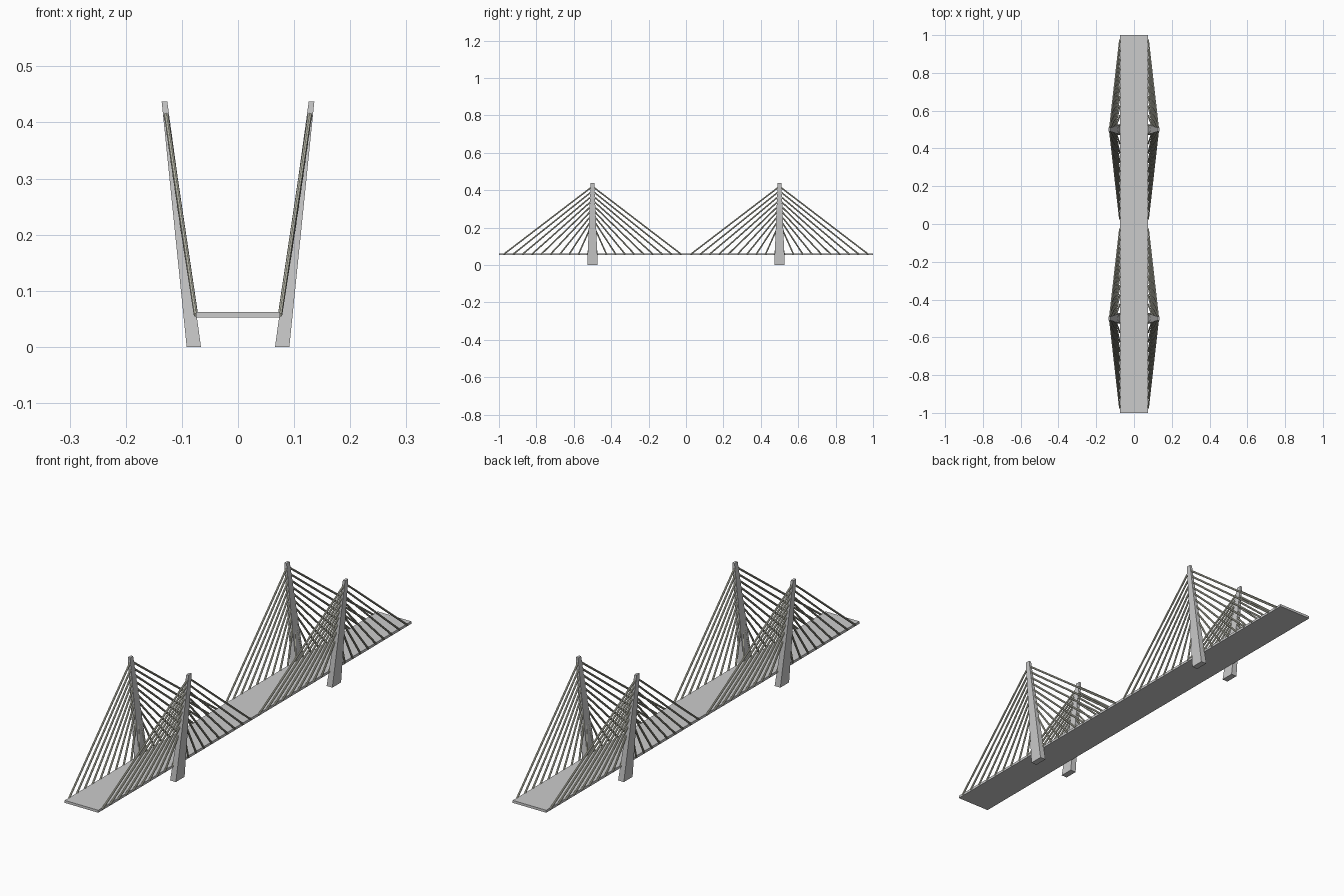
import bpy, bmesh
from mathutils import Vector

if "Cube" in bpy.data.objects:
    bpy.data.objects.remove(bpy.data.objects["Cube"])

def make_object(name, bm):
    bmesh.ops.recalc_face_normals(bm, faces=bm.faces)
    me = bpy.data.meshes.new(name)
    bm.to_mesh(me)
    bm.free()
    ob = bpy.data.objects.new(name, me)
    bpy.context.collection.objects.link(ob)
    return ob

def box(name, bottom, top):
    # tapered box; each end is (x0, x1, y0, y1, z)
    bm = bmesh.new()
    bmesh.ops.create_cube(bm, size=2)
    for v in bm.verts:
        x0, x1, y0, y1, z = top if v.co.z > 0 else bottom
        v.co = (x1 if v.co.x > 0 else x0, y1 if v.co.y > 0 else y0, z)
    return make_object(name, bm)

def add_cable(bm, a, b, r=0.004):
    d = b - a
    m = d.to_track_quat('Z', 'Y').to_matrix().to_4x4()
    m.translation = (a + b) / 2
    bmesh.ops.create_cone(bm, cap_ends=True, segments=8, radius1=r, radius2=r,
                          depth=d.length, matrix=m)

mat = bpy.data.materials.new("cable_paint")
mat.diffuse_color = (0.6, 0.6, 0.5, 1)
mat.use_nodes = True
mat.node_tree.nodes["Principled BSDF"].inputs["Base Color"].default_value = mat.diffuse_color

# road deck
box("deck", (-0.075, 0.075, -1, 1, 0.052), (-0.075, 0.075, -1, 1, 0.062))

N = 10
for yc, end in ((-0.5, "front"), (0.5, "back")):
    for s, side in ((-1, "left"), (1, "right")):
        # outward-leaning tapered pylon
        xb, xt = sorted((s * 0.066, s * 0.0915)), sorted((s * 0.126, s * 0.136))
        box(f"{end}_{side}_pylon", (*xb, yc - 0.028, yc + 0.028, 0),
            (*xt, yc - 0.01, yc + 0.01, 0.437))
        # fan of stay cables on both sides of the pylon
        bm = bmesh.new()
        for i in range(N):
            t = i / (N - 1)
            z = 0.20 + 0.22 * t
            top = Vector((s * (0.077 + 0.052 * (z - 0.055) / 0.365), yc, z))
            for d in (-1, 1):
                add_cable(bm, Vector((s * 0.075, yc + d * (0.025 + 0.45 * t), 0.057)), top)
        ob = make_object(f"{end}_{side}_cables", bm)
        ob.data.materials.append(mat)
